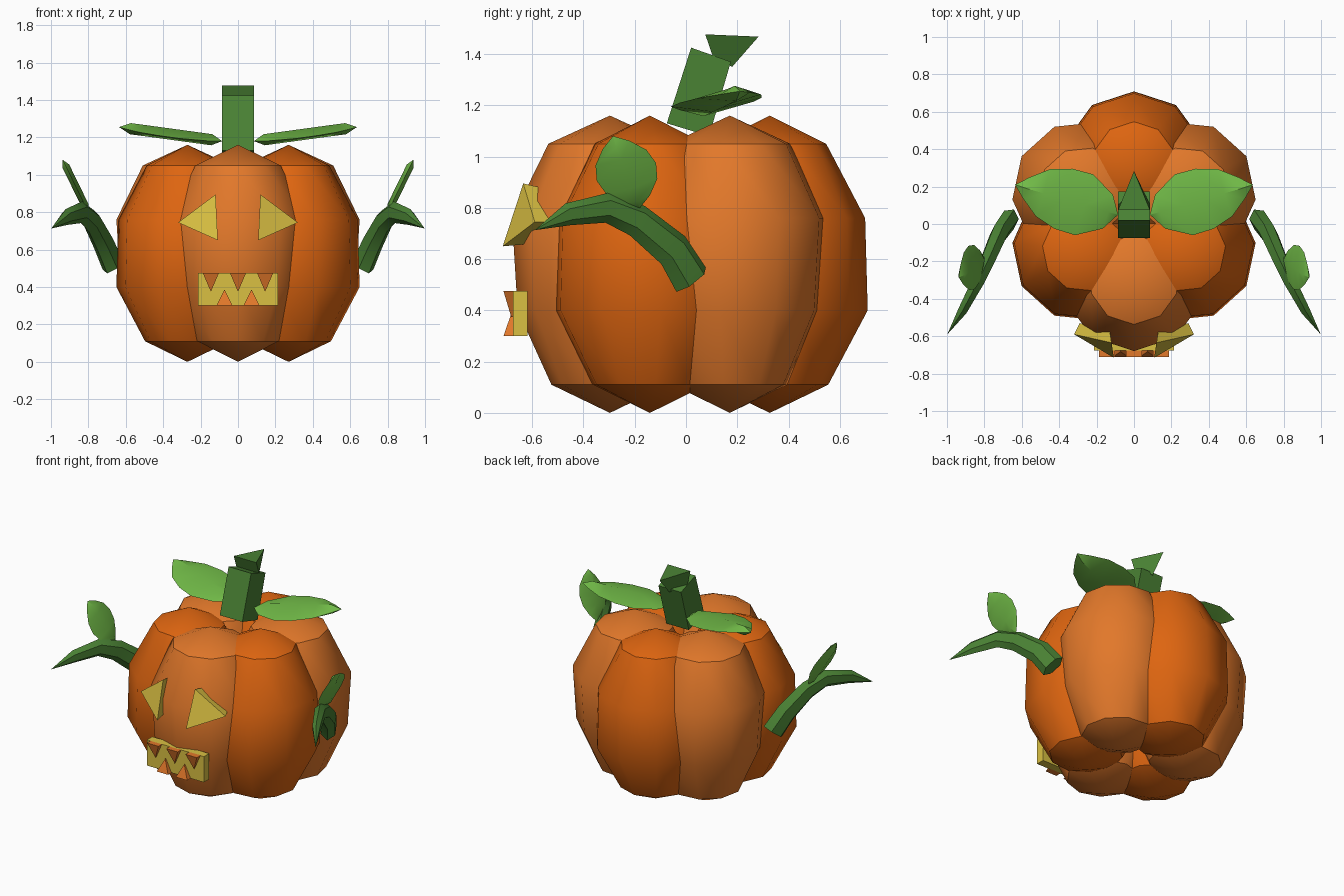
import bpy, bmesh, math
from mathutils import Vector

if "Cube" in bpy.data.objects:
    bpy.data.objects.remove(bpy.data.objects["Cube"])


def material(name, r, g, b):
    m = bpy.data.materials.new(name)
    m.diffuse_color = [((c / 255 + 0.055) / 1.055) ** 2.4 for c in (r, g, b)] + [1]
    m.use_nodes = True
    m.node_tree.nodes["Principled BSDF"].inputs["Base Color"].default_value = m.diffuse_color
    return m


ORANGE = material("deep_orange", 222, 101, 16)
PALE = material("pale_orange", 226, 120, 42)
STEM = material("stem_green", 74, 130, 52)
LEAF = material("leaf_green", 114, 188, 72)
YELLOW = material("glow_yellow", 218, 192, 66)


def make(name, verts, faces, mat, angle=None):
    """Mesh object with outward normals; optional smooth shading."""
    bm = bmesh.new()
    vs = [bm.verts.new(v) for v in verts]
    for f in faces:
        bm.faces.new([vs[i] for i in f])
    bmesh.ops.recalc_face_normals(bm, faces=bm.faces)
    if angle is not None:
        for f in bm.faces:
            f.smooth = True
        for e in bm.edges:
            e.smooth = e.calc_face_angle(0) < math.radians(angle)
    me = bpy.data.meshes.new(name)
    bm.to_mesh(me)
    bm.free()
    me.materials.append(mat)
    ob = bpy.data.objects.new(name, me)
    bpy.context.collection.objects.link(ob)
    return ob


def skin(rings, start=None, end=None):
    """Join equal rings into a closed skin; ends are points or flat caps."""
    n = len(rings[0])
    verts = [v for r in rings for v in r]
    faces = [(k * n + i, k * n + (i + 1) % n, (k + 1) * n + (i + 1) % n, (k + 1) * n + i)
             for k in range(len(rings) - 1) for i in range(n)]
    for point, off in ((start, 0), (end, (len(rings) - 1) * n)):
        if point is None:
            faces.append(tuple(off + i for i in range(n)))
        else:
            verts.append(point)
            faces += [(off + i, off + (i + 1) % n, len(verts) - 1) for i in range(n)]
    return verts, faces


def prism(name, a, b, mat):
    return make(name, *skin([a, b]), mat)


# Pumpkin body: six overlapping lobes in alternating oranges
HEIGHTS = (1.05, 0.76, 0.40, 0.11)
for k in range(6):
    a = math.radians(-90 + 60 * k)
    cx, cy = 0.312 * math.cos(a), 0.015 + 0.312 * math.sin(a)
    radii = (0.24, 0.382, 0.36, 0.228) if k % 2 == 0 else (0.22, 0.372, 0.382, 0.228)
    rings = [[(cx + r * math.cos(a + i * math.pi / 5), cy + r * math.sin(a + i * math.pi / 5), z)
              for i in range(10)] for r, z in zip(radii, HEIGHTS)]
    lobe = make(f"lobe_{k + 1}", *skin(rings, (cx, cy, 1.16), (cx, cy, 0)),
                PALE if k % 2 == 0 else ORANGE, 180)
    # Crisp rims around the top and bottom caps
    for e in lobe.data.edges:
        zs = [lobe.data.vertices[i].co.z for i in e.vertices]
        e.use_edge_sharp = abs(zs[0] - zs[1]) < 1e-4 and abs(zs[0] - 0.58) > 0.4

# Leaning stem with a pointed broken tip
W = 0.085
prism("stem", [(x, y, z) for x, y, z in ((-W, -.075, 1.13), (W, -.075, 1.13), (W, .09, 1.08), (-W, .09, 1.08))],
      [(-W, .02, 1.425), (W, .02, 1.425), (W, .175, 1.37), (-W, .175, 1.37)], STEM)
prism("stem_tip", [(-W, .105, 1.39), (W, .105, 1.39), (0, .18, 1.35)],
      [(-W, .075, 1.477), (W, .075, 1.477), (0, .283, 1.468)], STEM)


def leaf(name, base, tip, side, profile, thick, s):
    """Lens-shaped leaf with a raised midrib; profile is (position, half width)."""
    base, tip, side = Vector(base), Vector(tip), Vector(side)
    d = (tip - base).normalized()
    side = (side - d * side.dot(d)).normalized()
    up = d.cross(side)
    rings = []
    for t, w in profile:
        c = base.lerp(tip, t)
        rings.append([c + side * w, c + up * thick, c - side * w, c - up * thick])
    flip = lambda v: (v[0] * s, v[1], v[2])
    verts, faces = skin(rings, base, tip)
    make(name, [flip(v) for v in verts], faces, LEAF, 30)


def arm(name, s):
    """Curved tapering vine arm with a hexagonal section."""
    path = [Vector(p) for p in ((.67, .02, .52), (.72, -.05, .635), (.78, -.19, .75),
                                (.835, -.31, .80), (.915, -.46, .775), (.998, -.59, .713))]
    radii = (.08, .075, .066, .058, .044)
    rings = []
    for i, r in enumerate(radii):
        d = (path[i + 1] - path[max(i - 1, 0)]).normalized()
        u = d.cross(Vector((0.89, 0.45, 0))).normalized()
        w = d.cross(u)
        rings.append([path[i] + u * r * math.cos(q * math.pi / 3) + w * r * 0.65 * math.sin(q * math.pi / 3)
                      for q in range(6)])
    verts, faces = skin(rings, None, path[-1])
    make(name, [(v[0] * s, v[1], v[2]) for v in verts], faces, STEM, 30)


for s, label in ((-1, "left"), (1, "right")):
    leaf(f"top_leaf_{label}", (.085, .05, 1.18), (.636, .21, 1.255), (-.28, .96, .06),
         ((.1, .095), (.33, .17), (.53, .168), (.73, .132), (.89, .06)), .03, s)
    arm(f"arm_{label}", s)
    leaf(f"arm_leaf_{label}", (.80, -.18, .80), (.937, -.285, 1.08), (0, 1, 0),
         ((.12, .055), (.3, .105), (.5, .122), (.7, .105), (.88, .055)), .02, s)
    # Slanted triangular eyes
    prism(f"eye_{label}", [(.32 * s, -.59, .745), (.12 * s, -.635, .895), (.108 * s, -.715, .65)],
          [(.29 * s, -.53, .745), (.13 * s, -.57, .88), (.125 * s, -.60, .66)], YELLOW)

# Mouth plate with interlocking teeth in front of it
M, ZB, ZT = 0.215, 0.30, 0.475
prism("mouth", [(-M, -.675, ZB), (M, -.675, ZB), (M, -.675, ZT), (-M, -.675, ZT)],
      [(-M, -.618, ZB), (M, -.618, ZB), (M, -.618, ZT), (-M, -.618, ZT)], YELLOW)


def tooth(name, x, w, z0, z1):
    verts = [(x - w, -.67, z0), (x + w, -.67, z0), (x + w, -.712, z0), (x - w, -.712, z0),
             (x, -.67, z1), (x, -.682, z1)]
    make(name, verts, [(0, 1, 2, 3), (0, 1, 4), (3, 2, 5), (0, 3, 5, 4), (1, 2, 5, 4)], PALE)


for i, x in enumerate((-.145, 0, .145)):
    tooth(f"upper_tooth_{i + 1}", x, .043, ZT, .375)
for i, x in enumerate((-.072, .072)):
    tooth(f"lower_tooth_{i + 1}", x, .043, ZB, .387)
